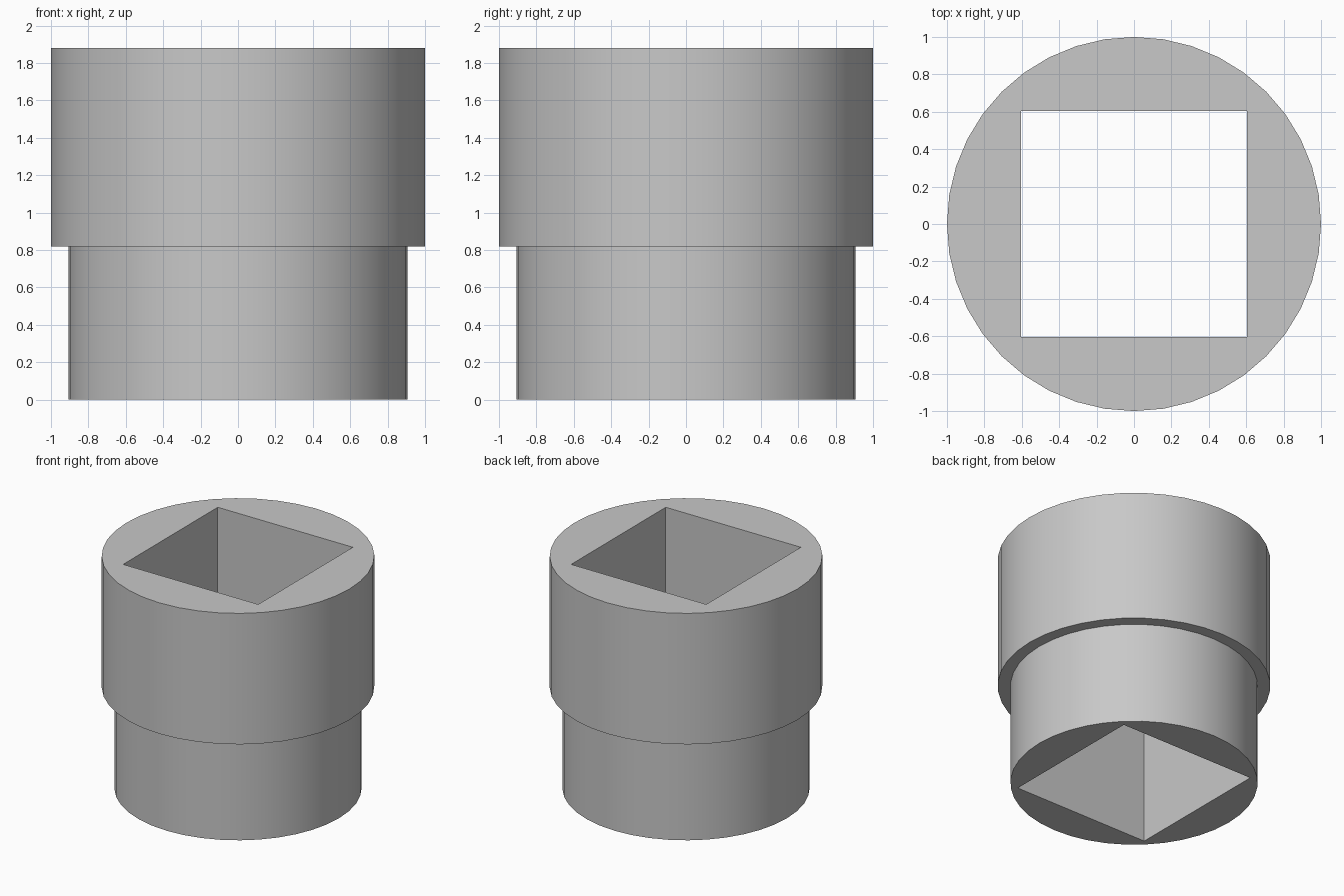
import bpy
import math

SIDES = 40
HEIGHT = 1.88
STEP_Z = 0.82
HOLE = 1.21

cube = bpy.data.objects.get("Cube")
if cube:
    bpy.data.objects.remove(cube, do_unlink=True)

grey = bpy.data.materials.new("plain_grey")
grey.use_nodes = True
colour = (0.58, 0.58, 0.58, 1)
grey.diffuse_color = colour
grey.node_tree.nodes["Principled BSDF"].inputs["Base Color"].default_value = colour

# Stepped round body, lathed from a profile of (radius, height)
profile = [(0.907, 0), (0.907, STEP_Z), (1, STEP_Z), (1, HEIGHT)]
verts, faces = [], []
for radius, z in profile:
    for i in range(SIDES):
        a = math.tau * i / SIDES
        verts.append((radius * math.cos(a), radius * math.sin(a), z))
for ring in range(len(profile) - 1):
    low, high = ring * SIDES, (ring + 1) * SIDES
    for i in range(SIDES):
        j = (i + 1) % SIDES
        faces.append((low + i, low + j, high + j, high + i))
faces.append(tuple(reversed(range(SIDES))))
faces.append(tuple(range(len(verts) - SIDES, len(verts))))

mesh = bpy.data.meshes.new("stepped_sleeve")
mesh.from_pydata(verts, [], faces)
mesh.materials.append(grey)
sleeve = bpy.data.objects.new("stepped_sleeve", mesh)
bpy.context.collection.objects.link(sleeve)

# Square hole through the full height
bpy.ops.mesh.primitive_cube_add(size=1, location=(0, 0, HEIGHT / 2))
cutter = bpy.context.object
cutter.name = "square_hole_cutter"
cutter.scale = (HOLE, HOLE, HEIGHT + 1)
cutter.hide_render = True
cutter.data.materials.append(grey)

cut = sleeve.modifiers.new("square_hole", 'BOOLEAN')
cut.operation = 'DIFFERENCE'
cut.solver = 'EXACT'
cut.object = cutter

bpy.ops.object.select_all(action='DESELECT')
sleeve.select_set(True)
bpy.context.view_layer.objects.active = sleeve
bpy.ops.object.modifier_apply(modifier=cut.name)
bpy.data.objects.remove(cutter, do_unlink=True)

# Smooth round walls with crisp rims and corners
bpy.ops.object.shade_smooth_by_angle(angle=math.radians(30))
